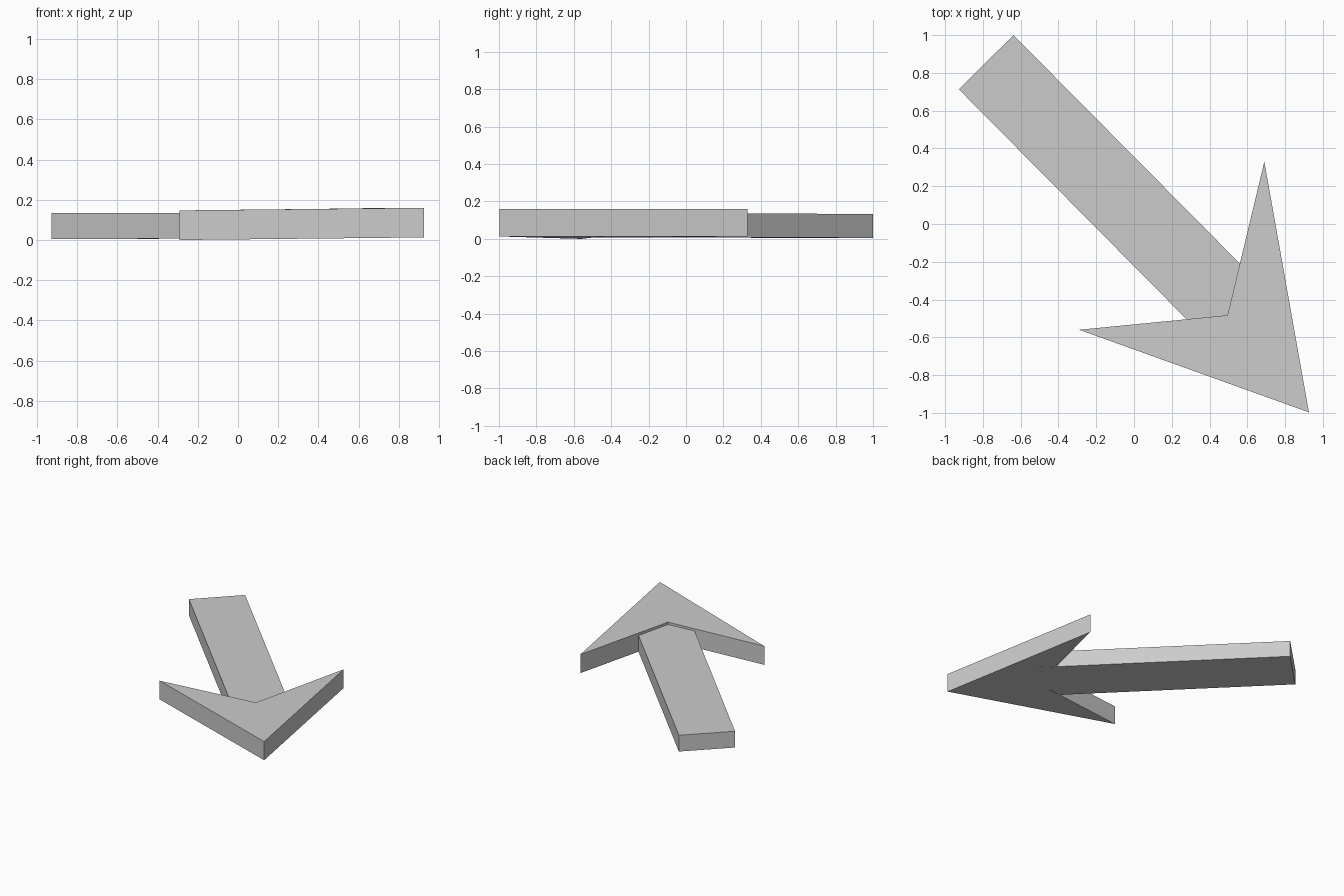
import bpy, bmesh

if "Cube" in bpy.data.objects:
    bpy.data.objects.remove(bpy.data.objects["Cube"])


def slab(name, outline, thickness, base, slope_x, slope_y):
    """Extrude a flat outline whose underside lies on a gently tilted plane."""
    bm = bmesh.new()
    verts = [bm.verts.new((x, y, base + slope_x * x + slope_y * y)) for x, y in outline]
    face = bm.faces.new(verts)
    extruded = bmesh.ops.extrude_face_region(bm, geom=[face])["geom"]
    top = [v for v in extruded if isinstance(v, bmesh.types.BMVert)]
    bmesh.ops.translate(bm, verts=top, vec=(0, 0, thickness))
    if not any(f.normal.z < -0.5 for f in bm.faces if all(v in verts for v in f.verts)):
        bm.faces.new(list(reversed(verts))) if not face.is_valid else None
    bmesh.ops.recalc_face_normals(bm, faces=bm.faces[:])
    mesh = bpy.data.meshes.new(name)
    bm.to_mesh(mesh)
    bm.free()
    obj = bpy.data.objects.new(name, mesh)
    bpy.context.collection.objects.link(obj)
    return obj


# Swept-back arrow head, slightly thicker than the shaft
slab("arrow_head",
     [(0.926, -0.997), (0.69, 0.33), (0.495, -0.483), (-0.29, -0.56)],
     0.147, 0.0039, 0.0111, 0.0013)

# Straight shaft, its far end buried in the head
slab("arrow_shaft",
     [(-0.927, 0.713), (0.38, -0.607), (0.67, -0.32), (-0.638, 1.0)],
     0.128, 0.0074, 0.0022, -0.0005)
